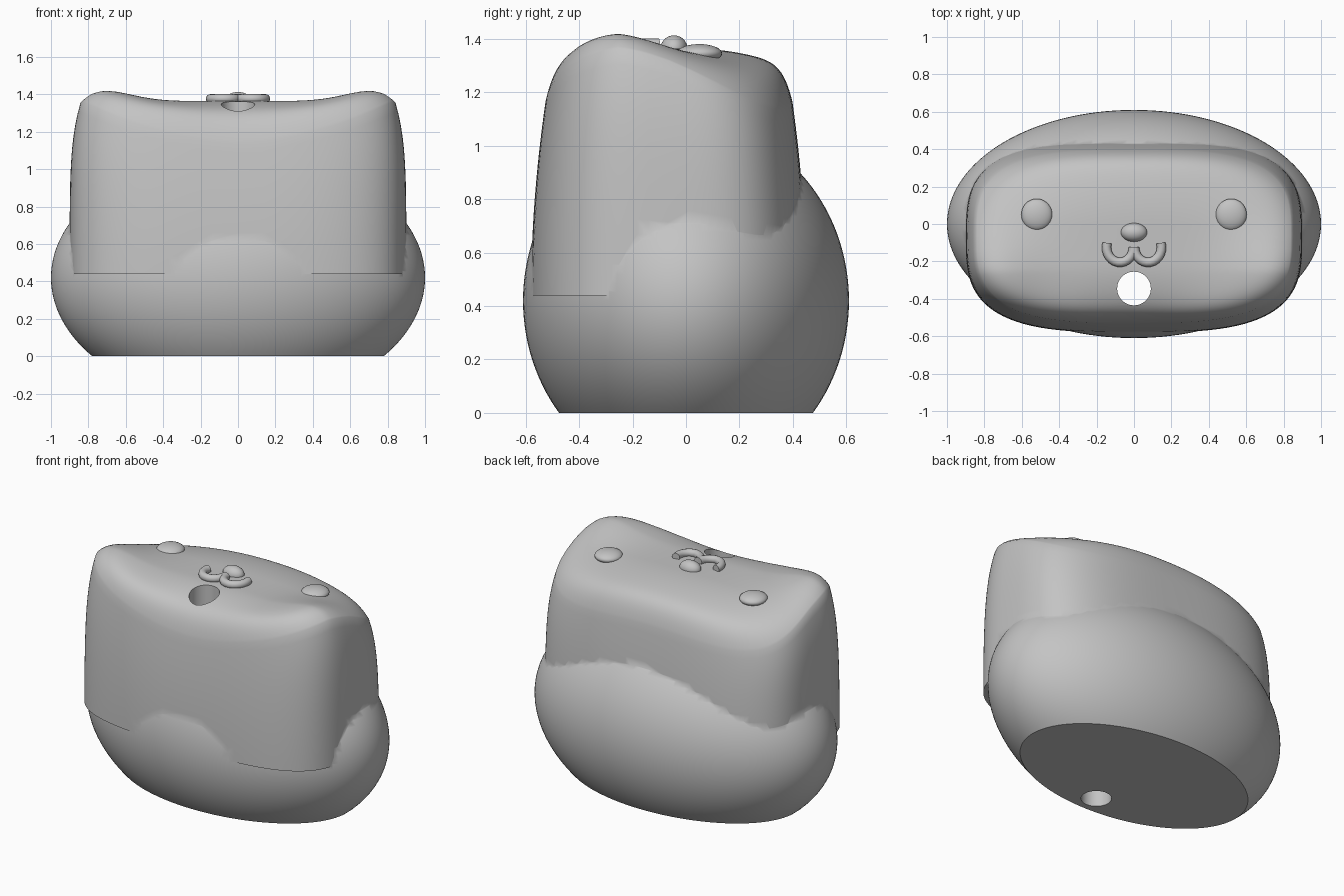
import bpy, bmesh
from math import sin, cos, pi, exp, radians, copysign
from mathutils import Matrix, Vector

cube = bpy.data.objects.get("Cube")
if cube:
    bpy.data.objects.remove(cube, do_unlink=True)

grey = bpy.data.materials.new("plain grey")
grey.use_nodes = True
grey.diffuse_color = (0.55, 0.55, 0.55, 1)
grey.node_tree.nodes["Principled BSDF"].inputs["Base Color"].default_value = grey.diffuse_color


def finish(bm, name):
    bmesh.ops.recalc_face_normals(bm, faces=bm.faces)
    mesh = bpy.data.meshes.new(name)
    bm.to_mesh(mesh)
    bm.free()
    mesh.materials.append(grey)
    obj = bpy.data.objects.new(name, mesh)
    bpy.context.collection.objects.link(obj)
    return obj


def activate(obj):
    bpy.ops.object.select_all(action='DESELECT')
    obj.select_set(True)
    bpy.context.view_layer.objects.active = obj


def smooth(obj, angle=40):
    activate(obj)
    bpy.ops.object.shade_smooth_by_angle(angle=radians(angle))


def combine(target, other, operation):
    mod = target.modifiers.new(operation, 'BOOLEAN')
    mod.operation, mod.solver, mod.object = operation, 'EXACT', other
    activate(target)
    bpy.ops.object.modifier_apply(modifier=mod.name)
    bpy.data.objects.remove(other, do_unlink=True)


def ellipsoid(name, centre, radii, segments=32, rings=16):
    bm = bmesh.new()
    matrix = Matrix.Translation(centre) @ Matrix.Diagonal((*radii, 1))
    bmesh.ops.create_uvsphere(bm, u_segments=segments, v_segments=rings, radius=1, matrix=matrix)
    return bm


def face_height(x, y):
    """Height of the upper face: a shallow dome with two raised ears."""
    z = 1.365 - 0.45 * max(0, y) ** 2
    z -= 0.3 * x * x * max(0, y + 0.25)
    z -= 0.9 * min(0, y + 0.2) ** 2 * exp(-(x / 0.45) ** 2)
    ear = ((abs(x) - 0.76) / 0.24) ** 2 + ((y + 0.27) / 0.27) ** 2
    return z + 0.065 * exp(-ear)


# Upright head: rounded-box rings up the wall, then rings closing over the face
SIDES = 128


def outline(angle, sx, sy):
    c, s = cos(angle), sin(angle)
    p = 2 / 3.2
    return (0.9 * sx * copysign(abs(c) ** p, c),
            -0.065 + 0.515 * sy * copysign(abs(s) ** p, s))


def wall_ring(f):
    points = []
    for i in range(SIDES):
        a = 2 * pi * i / SIDES
        rx, ry = outline(a, 0.94, 0.9)
        rim = face_height(rx, ry) - 0.04 - 0.09 * abs(sin(a))
        x, y = outline(a, 1 - 0.06 * f ** 5, 1 - 0.1 * f ** 2)
        points.append((x, y, 0.44 + (rim - 0.44) * f))
    return points


def face_ring(t):
    points = []
    for i in range(SIDES):
        a = 2 * pi * i / SIDES
        x, y = outline(a, 0.94 * t, 0.9 * t)
        drop = (0.04 + 0.09 * abs(sin(a))) * t ** 14
        points.append((x, y, face_height(x, y) - drop))
    return points


bm = bmesh.new()
layers = [wall_ring(k / 16) for k in range(17)]
layers += [face_ring(1 - (k / 28) ** 1.4) for k in range(1, 28)]
rings = [[bm.verts.new(p) for p in layer] for layer in layers]
for low, high in zip(rings, rings[1:]):
    for i in range(SIDES):
        j = (i + 1) % SIDES
        bm.faces.new((low[i], low[j], high[j], high[i]))
bm.faces.new(rings[0])
bm.faces.new(rings[-1])
head = finish(bm, "head")

# Wide cushion base, cut flat underneath
bm = ellipsoid("base", (0, 0, 0.42), (1, 0.61, 0.67), 128, 64)
geom = bm.verts[:] + bm.edges[:] + bm.faces[:]
cut = bmesh.ops.bisect_plane(bm, geom=geom, plane_co=(0, 0, 0), plane_no=(0, 0, -1), clear_outer=True)
rim = [e for e in cut["geom_cut"] if isinstance(e, bmesh.types.BMEdge)]
bmesh.ops.edgeloop_fill(bm, edges=rim)
body = finish(bm, "body")
combine(body, head, 'UNION')

# Round hole straight through, in front of the mouth
bm = bmesh.new()
bmesh.ops.create_cone(bm, cap_ends=True, segments=48, radius1=0.09, radius2=0.09, depth=3,
                      matrix=Matrix.Translation((0, -0.345, 0.7)))
combine(body, finish(bm, "hole_cutter"), 'DIFFERENCE')
smooth(body)

# Eyes and nose
for name, x, y, radii in (("left_eye", 0.52, 0.05, (0.083, 0.085, 0.035)),
                          ("right_eye", -0.52, 0.05, (0.083, 0.085, 0.035)),
                          ("nose", 0, -0.045, (0.07, 0.05, 0.048))):
    smooth(finish(ellipsoid(name, (x, y, face_height(x, y)), radii), name))

# Mouth: two mirrored round strokes meeting below the nose
for name, side in (("mouth_left", 1), ("mouth_right", -1)):
    curve = bpy.data.curves.new(name, 'CURVE')
    curve.dimensions = '3D'
    curve.bevel_depth = 0.025
    curve.bevel_resolution = 4
    curve.use_fill_caps = True
    spline = curve.splines.new('POLY')
    steps = 14
    spline.points.add(steps)
    for k, point in enumerate(spline.points):
        a = pi + (pi + 0.3) * k / steps
        x, y = 0.075 + 0.072 * cos(a), -0.125 + 0.08 * sin(a)
        point.co = (side * x, y, face_height(x, y) + 0.012, 1)
    curve.materials.append(grey)
    obj = bpy.data.objects.new(name, curve)
    bpy.context.collection.objects.link(obj)
    activate(obj)
    bpy.ops.object.convert(target='MESH')
    smooth(bpy.context.view_layer.objects.active)
